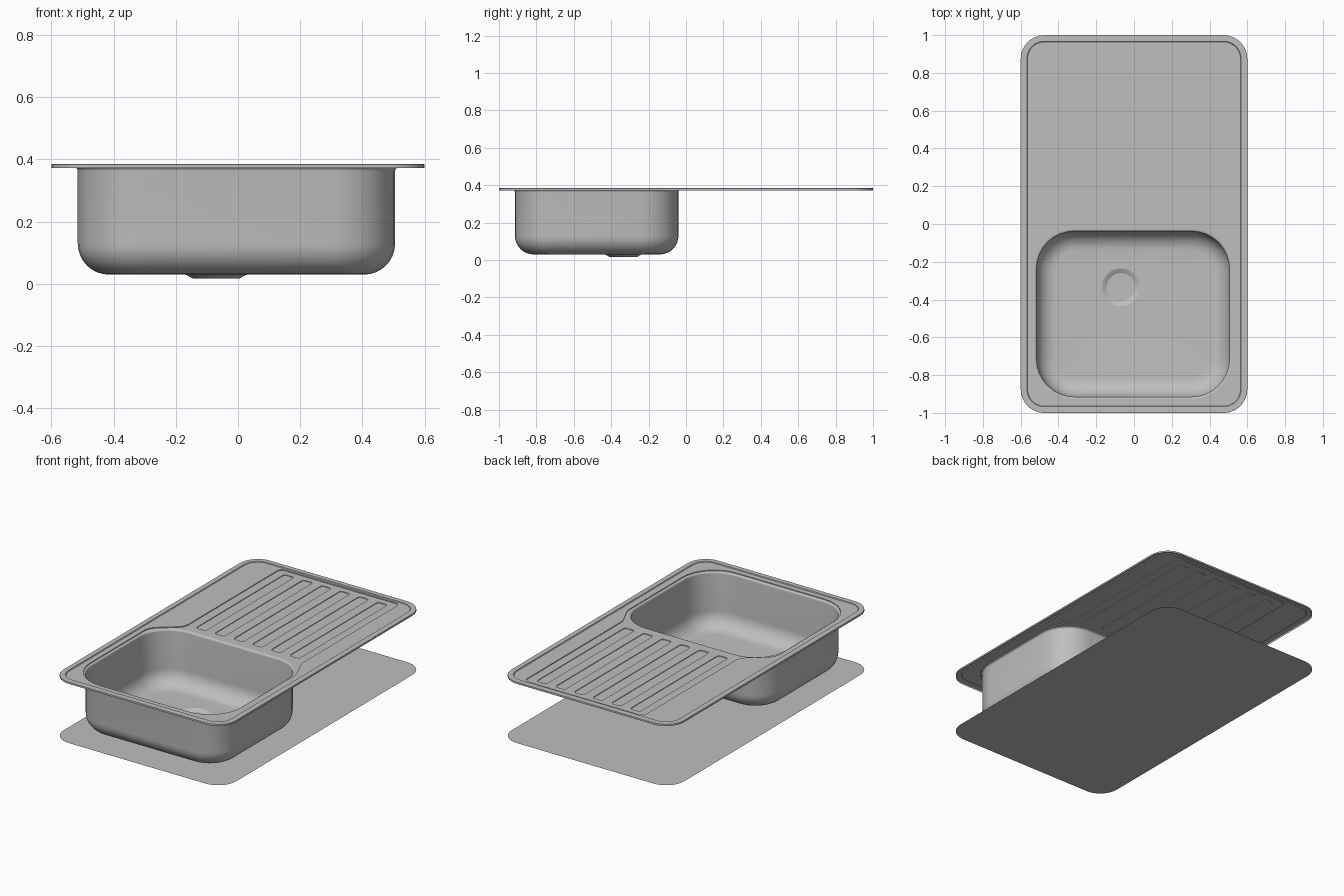
import bpy, bmesh, math
from mathutils import Vector, Matrix

cube = bpy.data.objects.get("Cube")
if cube:
    bpy.data.objects.remove(cube, do_unlink=True)

steel = bpy.data.materials.new("brushed_steel")
steel.use_nodes = True
steel.diffuse_color = (0.52, 0.52, 0.52, 1)
steel.node_tree.nodes["Principled BSDF"].inputs["Base Color"].default_value = steel.diffuse_color


def rounded(corners, seg=8):
    """Outline of a polygon whose corners (x, y, radius) are filleted."""
    out = []
    for i, (x, y, r) in enumerate(corners):
        p = Vector((x, y))
        u = (Vector(corners[i - 1][:2]) - p).normalized()
        v = (Vector(corners[(i + 1) % len(corners)][:2]) - p).normalized()
        half = u.angle(v) / 2
        centre = p + (u + v).normalized() * (r / math.sin(half))
        s = p + u * (r / math.tan(half)) - centre
        e = p + v * (r / math.tan(half)) - centre
        sweep = math.atan2(s.x * e.y - s.y * e.x, s.dot(e))
        out += [centre + Matrix.Rotation(sweep * k / seg, 2) @ s for k in range(seg + 1)]
    return out


def rect(cx, cy, hx, hy, r, inset=0.0, seg=8):
    hx, hy, r = hx - inset, hy - inset, r - inset
    return rounded([(cx - hx, cy - hy, r), (cx + hx, cy - hy, r),
                    (cx + hx, cy + hy, r), (cx - hx, cy + hy, r)], seg)


def circle(cx, cy, r, n=48):
    return [Vector((cx + r * math.cos(math.tau * k / n), cy + r * math.sin(math.tau * k / n)))
            for k in range(n)]


def add_loop(bm, outline, z):
    return [bm.verts.new((p.x, p.y, z)) for p in outline]


def bridge(bm, a, b):
    for i in range(len(a)):
        j = (i + 1) % len(a)
        bm.faces.new((a[i], a[j], b[j], b[i]))


def loft(bm, rings):
    """Skin a list of (outline, z) rings; return the vertex loops."""
    loops = [add_loop(bm, o, z) for o, z in rings]
    for a, b in zip(loops, loops[1:]):
        bridge(bm, a, b)
    return loops


def fill(bm, *loops):
    """Fill the flat area inside the first loop and outside the others."""
    edges = []
    for loop in loops:
        for i, v in enumerate(loop):
            w = loop[(i + 1) % len(loop)]
            edges.append(bm.edges.get((v, w)) or bm.edges.new((v, w)))
    bmesh.ops.triangle_fill(bm, use_beauty=True, use_dissolve=False, edges=edges, normal=(0, 0, 1))


def finish(bm, name):
    bmesh.ops.recalc_face_normals(bm, faces=bm.faces[:])
    # open sheets face upwards
    if sum(f.normal.z * f.calc_area() for f in bm.faces) < 0:
        bmesh.ops.reverse_faces(bm, faces=bm.faces[:])
    mesh = bpy.data.meshes.new(name)
    bm.to_mesh(mesh)
    bm.free()
    mesh.materials.append(steel)
    obj = bpy.data.objects.new(name, mesh)
    bpy.context.collection.objects.link(obj)
    bpy.ops.object.select_all(action='DESELECT')
    obj.select_set(True)
    bpy.context.view_layer.objects.active = obj
    bpy.ops.object.shade_smooth_by_angle(angle=math.radians(20))
    return obj


# Shared sizes
RIM_TOP, LAND, PANEL, GROOVE, FLOOR = 0.385, 0.380, 0.375, 0.371, 0.03
LIP, FILLET = 0.012, 0.1


def outer(inset):
    return rect(0, 0, 0.6, 1.0, 0.125, inset)


def bowl_outline(inset):
    return rect(-0.005, -0.4775, 0.51, 0.4375, 0.2, inset)


# Worktop: turned-down rim, land, recessed panel and draining grooves
bm = bmesh.new()
rim = loft(bm, [(outer(0), 0.372), (outer(0), 0.383), (outer(0.003), RIM_TOP),
                (outer(0.033), RIM_TOP), (outer(0.036), LAND)])
recess = rounded([(-0.53, -0.93, 0.22), (0.52, -0.93, 0.22), (0.52, -0.16, 0.1),
                  (0.46, -0.03, 0.1), (0.46, 0.95, 0.03), (-0.37, 0.95, 0.03),
                  (-0.37, 0.0, 0.08), (-0.53, -0.13, 0.1)])
step = loft(bm, [(recess, LAND), (recess, PANEL)])
fill(bm, rim[-1], step[0])
holes = [add_loop(bm, bowl_outline(-LIP), PANEL)]
for i in range(6):
    slot = rect(-0.28 + 0.13 * i, 0.47, 0.034, 0.44, 0.015, seg=4)
    groove = loft(bm, [(slot, PANEL), (slot, GROOVE)])
    bm.faces.new(groove[1])
    holes.append(groove[0])
fill(bm, step[1], *holes)
finish(bm, "worktop")

# Bowl: rolled lip, straight walls, rounded foot and floor with drain opening
bm = bmesh.new()
rings = []
for k in range(6):
    a = math.pi / 2 * k / 5
    rings.append((bowl_outline(-LIP * (1 - math.sin(a))), PANEL - LIP * (1 - math.cos(a))))
for k in range(9):
    a = math.pi / 2 * k / 8
    rings.append((bowl_outline(FILLET * (1 - math.cos(a))), FLOOR + FILLET * (1 - math.sin(a))))
walls = loft(bm, rings)
DX, DY = -0.07, -0.335
fill(bm, walls[-1], add_loop(bm, circle(DX, DY, 0.1), FLOOR))
finish(bm, "bowl")

# Drain: shallow dish with a small centre stud
bm = bmesh.new()
dish = loft(bm, [(circle(DX, DY, r), z) for r, z in
                 ((0.1, FLOOR), (0.092, 0.027), (0.075, 0.017), (0.013, 0.017),
                  (0.013, 0.02))])
bm.faces.new(dish[-1])
finish(bm, "drain")

# Flat sheet on the ground with the same outline as the worktop
bm = bmesh.new()
bm.faces.new(add_loop(bm, outer(0), 0))
finish(bm, "base_sheet")
